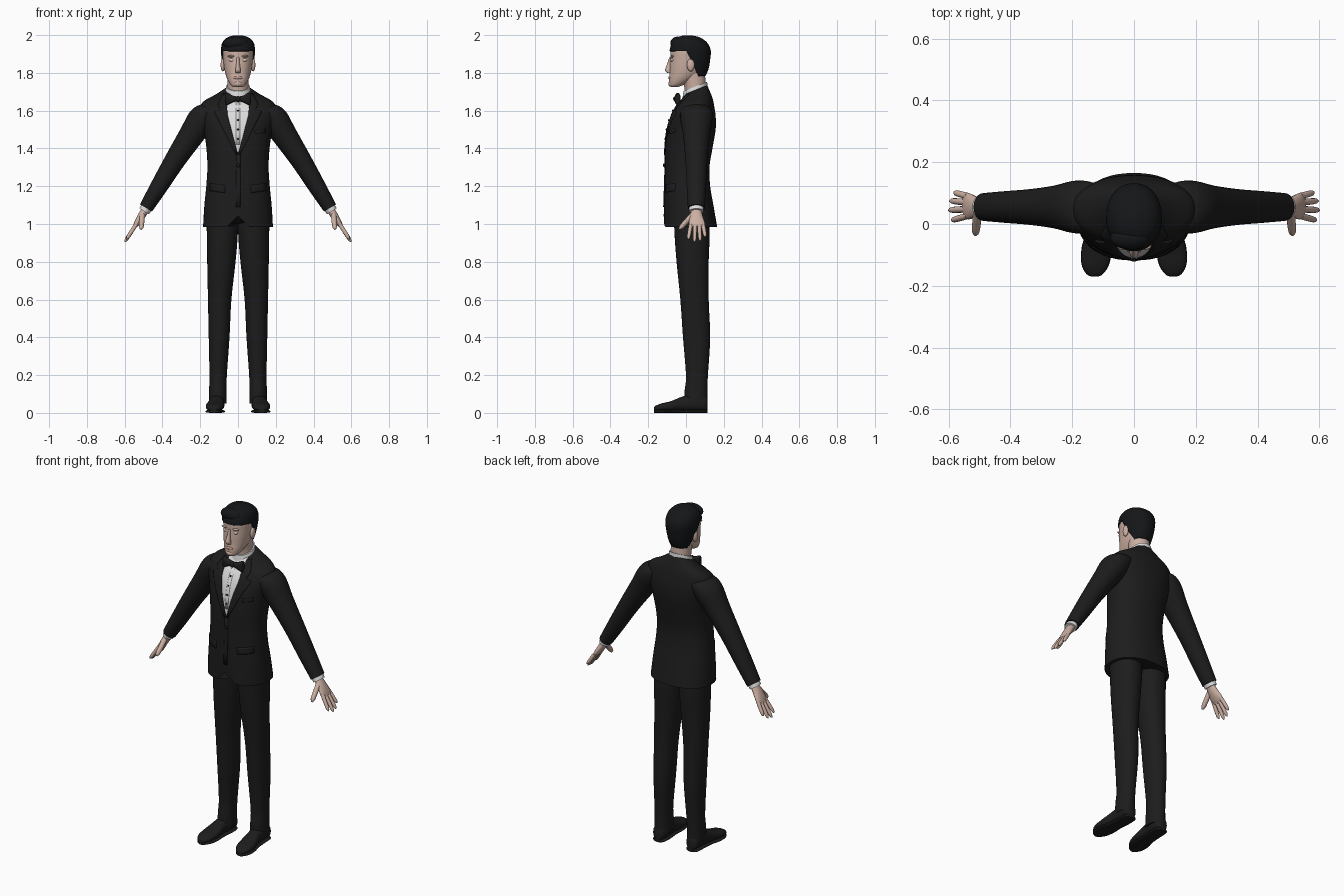
import bpy, bmesh, math
from mathutils import Vector
from mathutils.bvhtree import BVHTree

if "Cube" in bpy.data.objects:
    bpy.data.objects.remove(bpy.data.objects["Cube"])


def material(name, rgb):
    m = bpy.data.materials.new(name)
    m.use_nodes = True
    col = (*rgb, 1)
    m.diffuse_color = col
    bsdf = m.node_tree.nodes["Principled BSDF"]
    bsdf.inputs["Base Color"].default_value = col
    bsdf.inputs["Roughness"].default_value = 0.8
    return m


SUIT = material("suit black", (0.012, 0.012, 0.012))
HAIR = material("hair black", (0.007, 0.008, 0.009))
SHIRT = material("shirt white", (0.72, 0.72, 0.72))
SKIN = material("skin", (0.6, 0.43, 0.36))
PALE = material("eye pale", (0.68, 0.55, 0.49))
LIPS = material("lip rose", (0.5, 0.31, 0.26))

X, Y, Z = Vector((1, 0, 0)), Vector((0, 1, 0)), Vector((0, 0, 1))


def smooth_rings(rings, sub):
    """Catmull-Rom interpolation of whole ring descriptions."""
    out, last = [], len(rings) - 1
    for i in range(last):
        p0, p1 = rings[max(i - 1, 0)], rings[i]
        p2, p3 = rings[i + 1], rings[min(i + 2, last)]
        for s in range(sub):
            t = s / sub
            out.append([b + 0.5 * t * (c - a + t * (2 * a - 5 * b + 4 * c - d + t * (3 * (b - c) + d - a)))
                        for a, b, c, d in zip(p0, p1, p2, p3)])
    return out + [list(rings[-1])]


def loft_mesh(rings, axis=Z, side=Y, n=32, sub=4, power=2.0):
    """Rings are (x, y, z, half width, half depth[, shear])."""
    bm, loops = bmesh.new(), []
    axis = axis.normalized()
    u = side.cross(axis).normalized()
    for r in smooth_rings(rings, sub):
        loop = []
        for k in range(n):
            a = 2 * math.pi * k / n
            c, s = math.cos(a), math.sin(a)
            c = math.copysign(abs(c) ** (2 / power), c) * r[3]
            s = math.copysign(abs(s) ** (2 / power), s) * r[4]
            shear = axis * s * r[5] if len(r) > 5 else Vector()
            loop.append(bm.verts.new(Vector(r[:3]) + u * c + side * s + shear))
        loops.append(loop)
    for lo, hi in zip(loops, loops[1:]):
        for k in range(n):
            bm.faces.new((lo[k], lo[(k + 1) % n], hi[(k + 1) % n], hi[k]))
    bm.faces.new(loops[0][::-1])
    bm.faces.new(loops[-1])
    return bm


def finish(name, bm, *mats, mirror=False, thick=0, angle=50):
    bmesh.ops.recalc_face_normals(bm, faces=bm.faces)
    me = bpy.data.meshes.new(name)
    bm.to_mesh(me)
    ob = bpy.data.objects.new(name, me)
    bpy.context.collection.objects.link(ob)
    for m in mats:
        me.materials.append(m)
    bpy.ops.object.select_all(action="DESELECT")
    ob.select_set(True)
    bpy.context.view_layer.objects.active = ob
    bpy.ops.object.shade_smooth_by_angle(angle=math.radians(angle))
    if thick:
        mod = ob.modifiers.new("thickness", "SOLIDIFY")
        mod.thickness, mod.offset = thick, -1
    if mirror:
        ob.modifiers.new("mirror", "MIRROR")
    return ob


def loft(name, rings, mat, mirror=False, **kw):
    return finish(name, loft_mesh(rings, **kw), mat, mirror=mirror)


def ball(name, centre, radii, mat, mirror=False):
    bm = bmesh.new()
    bmesh.ops.create_uvsphere(bm, u_segments=20, v_segments=12, radius=1)
    bmesh.ops.scale(bm, vec=radii, verts=bm.verts)
    bmesh.ops.translate(bm, vec=centre, verts=bm.verts)
    return finish(name, bm, mat, mirror=mirror)


def upright(profile, *shears):
    """Rings from (z, half width, front y, back y)."""
    return [(0, (f + b) / 2, z, w, (b - f) / 2, sh)
            for (z, w, f, b), sh in zip(profile, shears or [0] * len(profile))]


def bisect(bm, co, no):
    bmesh.ops.bisect_plane(bm, geom=bm.verts[:] + bm.edges[:] + bm.faces[:],
                           plane_co=co, plane_no=no)


# Jacket body with the shirt opening cut into the chest
torso = [(0.985, .185, -.118, .165), (1.1, .178, -.116, .145), (1.2, .168, -.113, .128),
         (1.3, .162, -.11, .124), (1.4, .167, -.11, .14), (1.5, .182, -.1, .157),
         (1.57, .2, -.08, .157), (1.62, .2, -.055, .15), (1.65, .18, -.042, .141),
         (1.68, .12, -.026, .126), (1.71, .07, -.01, .112)]
bm = loft_mesh(upright(torso, *[0] * 8, .15, .3, .4), n=48, power=2.25)
for v in bm.verts:
    if v.co.y < 0 and abs(v.co.x) < .06:
        v.co.z += .06 * (1 - abs(v.co.x) / .06) * max(0, 1 - (v.co.z - .985) / .14)
SLOPE, APEX, OPEN = .27, 1.37, .058
for sx in (-1, 1):
    bisect(bm, (0, 0, APEX), (sx, 0, -SLOPE))
    bisect(bm, (sx * OPEN, 0, 0), X)
for f in bm.faces:
    c = f.calc_center_median()
    f.material_index = int(c.y < .02 and abs(c.x) < min((c.z - APEX) * SLOPE, OPEN))
surface = BVHTree.FromBMesh(bm)
finish("jacket_body", bm, SUIT, SHIRT)


def plate(name, inner, outer, mat, lift=.006, mirror=True, steps=4):
    """Thin panel between two (x, z) lines laid on the jacket front."""
    bm, rows = bmesh.new(), []
    for i in range(len(inner) - 1):
        for s in range(steps + (i == len(inner) - 2)):
            a = Vector(inner[i]).lerp(Vector(inner[i + 1]), s / steps)
            b = Vector(outer[i]).lerp(Vector(outer[i + 1]), s / steps)
            row = []
            for k in range(steps + 1):
                p = a.lerp(b, k / steps)
                start = Vector((p.x, -1, p.y))
                hit = surface.ray_cast(start, Y)[0] or surface.find_nearest(start)[0]
                row.append(bm.verts.new(hit - Y * lift))
            rows.append(row)
    for lo, hi in zip(rows, rows[1:]):
        for k in range(steps):
            bm.faces.new((lo[k], lo[k + 1], hi[k + 1], hi[k]))
    return finish(name, bm, mat, mirror=mirror, thick=.008)


# Lapels, pockets, front overlap and buttons
plate("lapels", [(.002, 1.37), (.056, 1.58), (.058, 1.61), (.058, 1.63), (.058, 1.69)],
      [(.01, 1.365), (.127, 1.595), (.092, 1.605), (.108, 1.635), (.08, 1.69)], SUIT)
plate("pocket_flaps", [(.07, 1.165), (.07, 1.205)], [(.15, 1.175), (.15, 1.215)], SUIT, .004)
plate("breast_pocket", [(.09, 1.475), (.09, 1.495)], [(.145, 1.485), (.145, 1.505)], SUIT, .003, False)
plate("front_overlap", [(-.012, 1.09), (-.008, 1.38)], [(.012, 1.09), (.012, 1.38)], SUIT, .004, False)
plate("shirt_placket", [(-.01, 1.42), (-.01, 1.65)], [(.01, 1.42), (.01, 1.65)], SHIRT, .003, False)
for i in range(4):
    z = 1.45 + i * .05
    y = surface.ray_cast(Vector((0, -1, z)), Y)[0].y
    ball(f"shirt_stud_{i + 1}", (0, y - .004, z), (.005, .004, .005), SUIT)
ball("jacket_button", (0, -.116, 1.31), (.01, .006, .01), SUIT)

# Sleeves and cuffs
arm = Vector((.51, 0, -.857))
loft("sleeves", [(.12, .055, 1.61, .045, .07), (.152, .055, 1.598, .062, .083),
                 (.19, .055, 1.555, .075, .085), (.25, .055, 1.465, .066, .07),
                 (.335, .055, 1.335, .055, .058), (.42, .055, 1.195, .046, .051),
                 (.487, .055, 1.085, .037, .045)], SUIT, mirror=True, axis=arm)
loft("shirt_cuffs", [(.48, .055, 1.095, .031, .039), (.497, .055, 1.067, .03, .038)],
     SHIRT, mirror=True, axis=arm)

# Hands
reach = Vector((.54, 0, -.84))


def along(t, y):
    return tuple(Vector((.49, y, 1.075)) + reach * t)


loft("palms", [(*along(0, .055), .02, .026), (*along(.04, .055), .02, .034),
               (*along(.085, .058), .015, .043), (*along(.108, .06), .009, .038)],
     SKIN, mirror=True, axis=reach, n=20)


def finger(name, a, b, r):
    a, b = Vector(a), Vector(b)
    rings = [(*a.lerp(b, t), r * k, r * k) for t, k in ((0, 1), (.5, 1), (.85, .85), (1, .3))]
    d = (b - a).normalized()
    side = (Y - d * Y.dot(d)).normalized()
    loft(name, rings, SKIN, mirror=True, axis=d, side=side, n=12, sub=3)


for name, y, tip, length in (("index", .026, .012, .185), ("middle", .048, .045, .202),
                             ("ring", .07, .075, .195), ("little", .09, .102, .17)):
    finger(name + "_fingers", along(.09, y), along(length, tip), .0105)
finger("thumbs", along(.03, .035), (.513, -.036, .972), .014)

# Trousers
loft("trouser_legs", [(.085, .025, 1.08, .085, .09), (.083, .032, .95, .082, .093),
                      (.088, .035, .8, .075, .085), (.097, .045, .6, .062, .075),
                      (.1, .056, .4, .055, .072), (.105, .058, .2, .046, .058),
                      (.107, .053, .12, .046, .06), (.107, .052, .05, .047, .061)],
     SUIT, mirror=True, power=2.1)

# Shoes
shoe = [(.11, .115, .04, .018, .028), (.11, .1, .05, .036, .04), (.11, .05, .055, .04, .045),
        (.115, -.02, .048, .04, .038), (.121, -.08, .036, .048, .026),
        (.125, -.13, .03, .044, .02), (.127, -.16, .024, .028, .014), (.127, -.17, .02, .012, .008)]
loft("shoes", shoe, SUIT, mirror=True, axis=-Y, side=Z, power=2.4)
loft("shoe_soles", [(x, y, .008, a * 1.02, .008) for x, y, z, a, b in shoe], SUIT,
     mirror=True, axis=-Y, side=Z, power=3)

# Neck, shirt collar and bow tie
loft("neck", upright([(1.66, .06, -.01, .11), (1.72, .056, -.008, .106), (1.8, .058, -.03, .1)]), SKIN)
loft("shirt_collar", upright([(1.685, .07, -.02, .115), (1.728, .063, -.013, .112)], .4, .4),
     SHIRT, sub=2)
loft("bow_tie_wings", [(0, -.046, 1.662, .012, .012), (.025, -.046, 1.662, .016, .017),
                       (.055, -.044, 1.662, .015, .031), (.066, -.042, 1.662, .01, .029)],
     SUIT, mirror=True, axis=X, side=Z, power=2.6)
ball("bow_tie_knot", (0, -.052, 1.662), (.014, .016, .016), SUIT)

# Head and face
loft("head", upright([(1.724, .02, -.08, -.05), (1.735, .038, -.088, -.015), (1.765, .056, -.09, .04),
                      (1.8, .068, -.087, .085), (1.84, .075, -.086, .108), (1.88, .079, -.083, .117),
                      (1.92, .08, -.081, .118), (1.96, .07, -.06, .1), (1.983, .04, -.03, .065)]),
     SKIN, n=40, power=2.2)
loft("nose", [(0, -.077, 1.885, .007, .01), (0, -.085, 1.85, .009, .014),
              (0, -.093, 1.815, .014, .018), (0, -.088, 1.8, .014, .011)], SKIN, n=16)
ball("chin", (0, -.078, 1.742), (.024, .016, .016), SKIN)
ball("lips", (0, -.085, 1.774), (.024, .009, .009), LIPS)
ball("eyes", (.032, -.072, 1.868), (.016, .009, .009), PALE, mirror=True)
ball("brows", (.034, -.073, 1.888), (.022, .01, .006), SKIN, mirror=True)
ball("ears", (.08, .025, 1.842), (.012, .02, .034), SKIN, mirror=True)

# Hair shell trimmed to the hairline, with a raised front
bm = loft_mesh(upright([(1.775, .066, -.07, .1), (1.82, .077, -.088, .119), (1.87, .086, -.089, .128),
                        (1.92, .09, -.087, .131), (1.96, .083, -.073, .112),
                        (1.987, .058, -.045, .075), (1.999, .018, -.015, .03)]), n=48, power=2.15)
bisect(bm, (0, 0, 1.915), Z)
bisect(bm, (0, .002, 0), Y)
nape = Vector((0, .9, .44))
bisect(bm, (0, .03, 1.86), nape)
bmesh.ops.delete(bm, context="FACES", geom=[
    f for f in bm.faces for c in [f.calc_center_median()]
    if c.z < 1.78 or (c.z < 1.915 and (c.y < .002 or (c - Vector((0, .03, 1.86))).dot(nape) < 0))])
finish("hair", bm, HAIR, thick=.014)
ball("hair_quiff", (-.012, -.045, 1.956), (.066, .038, .036), HAIR)
